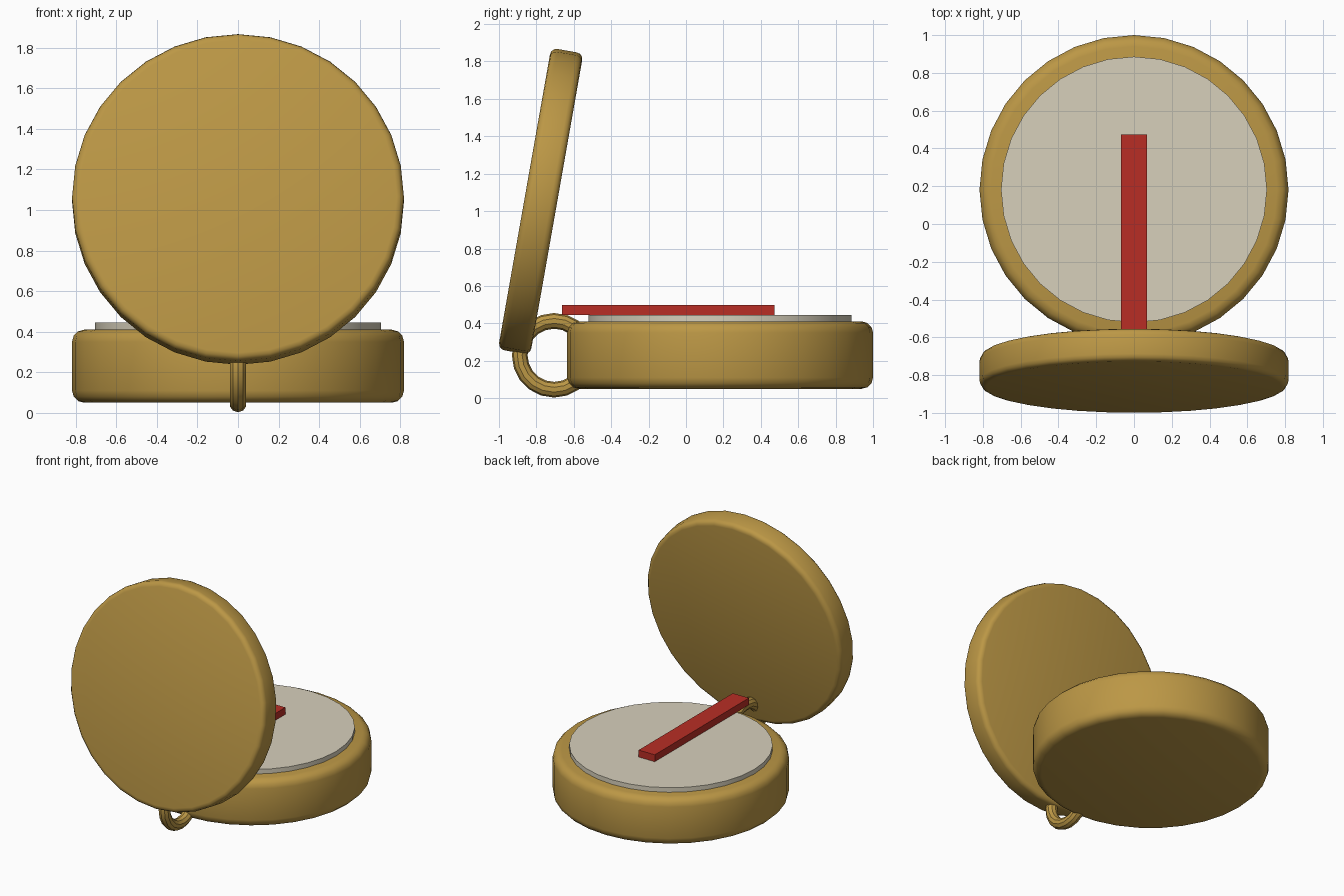
import bpy
import math

cube = bpy.data.objects.get("Cube")
if cube:
    bpy.data.objects.remove(cube, do_unlink=True)


def material(name, rgb):
    mat = bpy.data.materials.new(name)
    mat.use_nodes = True
    colour = (*rgb, 1)
    mat.diffuse_color = colour
    mat.node_tree.nodes["Principled BSDF"].inputs["Base Color"].default_value = colour
    return mat


brass = material("brass", (0.5, 0.31, 0.06))
ivory = material("ivory", (0.68, 0.63, 0.5))
red = material("red", (0.48, 0.027, 0.018))


def finish(name, mat, bevel=0, smooth=True):
    obj = bpy.context.object
    obj.name = name
    obj.data.materials.append(mat)
    if bevel:
        mod = obj.modifiers.new("rounded_rim", 'BEVEL')
        mod.width = bevel
        mod.segments = 3
        mod.limit_method = 'ANGLE'
        mod.angle_limit = math.radians(40)
        bpy.ops.object.modifier_apply(modifier=mod.name)
    if smooth:
        bpy.ops.object.shade_smooth_by_angle(angle=math.radians(35))
    return obj


def disc(name, mat, radius, depth, location, tilt=0, bevel=0):
    bpy.ops.mesh.primitive_cylinder_add(
        vertices=32, radius=radius, depth=depth, location=location,
        rotation=(tilt, 0, 0))
    return finish(name, mat, bevel)


CENTRE_Y = 0.182
RADIUS = 0.818

# Round case with its raised dial
disc("case", brass, RADIUS, 0.36, (0, CENTRE_Y, 0.23), bevel=0.06)
disc("dial", ivory, 0.704, 0.06, (0, CENTRE_Y, 0.415))

# Open lid, leaning ten degrees back over the case
disc("lid", brass, RADIUS, 0.175, (0, -0.777, 1.052),
     tilt=math.radians(80), bevel=0.035)

# Needle bar
bpy.ops.mesh.primitive_cube_add(size=1, location=(0, -0.094, 0.4715))
bpy.context.object.scale = (0.136, 1.136, 0.053)
bpy.ops.object.transform_apply(location=False, rotation=False, scale=True)
finish("needle", red, smooth=False)

# Hanging ring standing upright behind the hinge
bpy.ops.mesh.primitive_torus_add(
    major_segments=20, minor_segments=10, major_radius=0.184, minor_radius=0.042,
    location=(0, -0.705, 0.229), rotation=(0, math.radians(90), 0))
finish("hanging_ring", brass)
bpy.ops.object.shade_smooth()
